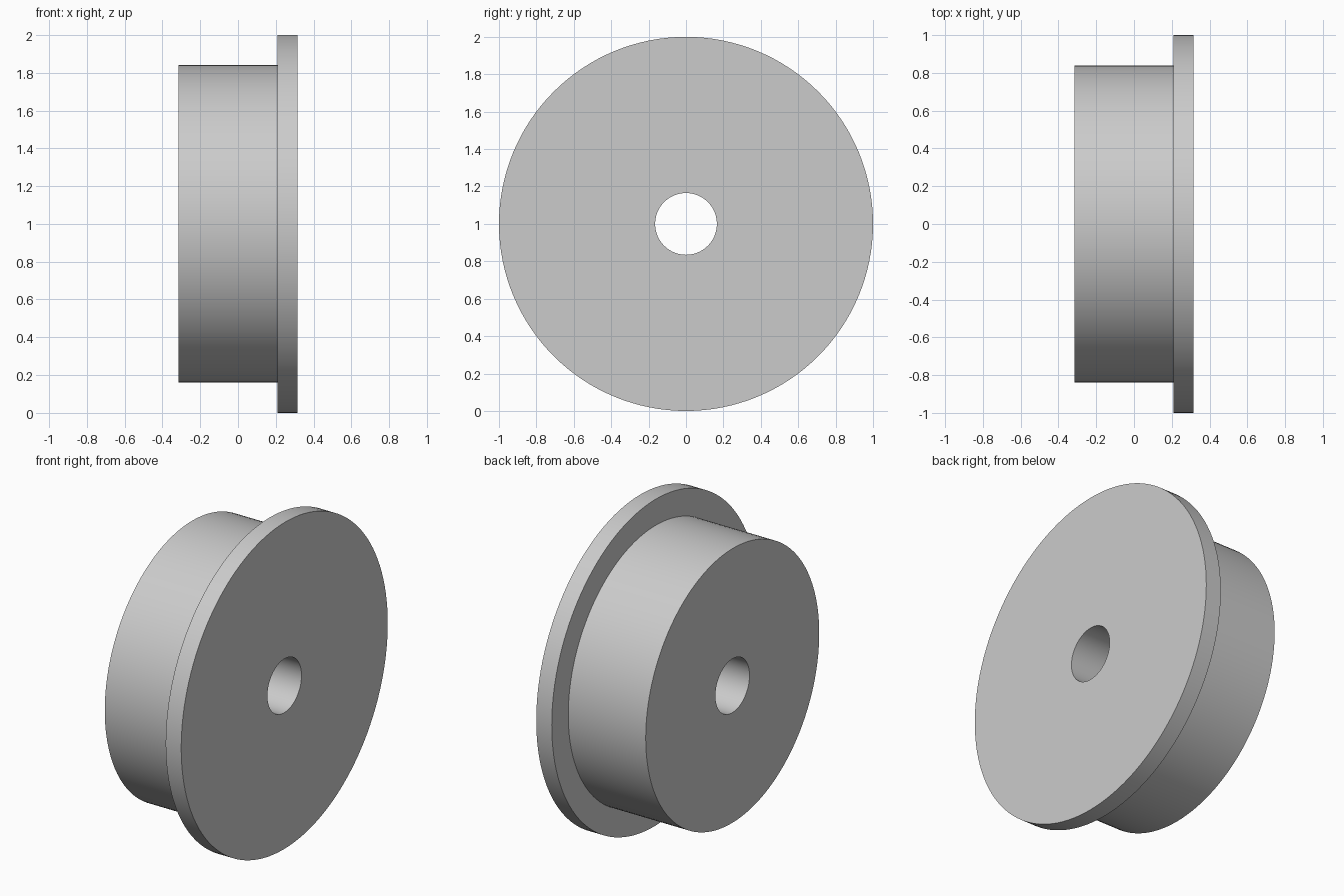
import bpy, bmesh, math

cube = bpy.data.objects.get("Cube")
if cube:
    bpy.data.objects.remove(cube, do_unlink=True)

SEGMENTS = 128
HALF_WIDTH = 0.315
FLANGE_X = 0.21
BORE_R, TREAD_R, FLANGE_R = 0.165, 0.84, 1.0

# Plain grey metal
metal = bpy.data.materials.new("grey_metal")
metal.use_nodes = True
grey = (0.6, 0.6, 0.6, 1.0)
metal.diffuse_color = grey
metal.node_tree.nodes["Principled BSDF"].inputs["Base Color"].default_value = grey

# Closed cross-section (x, radius): bore, tread and flange
profile = [
    (-HALF_WIDTH, BORE_R),
    (-HALF_WIDTH, TREAD_R),
    (FLANGE_X, TREAD_R),
    (FLANGE_X, FLANGE_R),
    (HALF_WIDTH, FLANGE_R),
    (HALF_WIDTH, BORE_R),
]

# Revolve the section about the axle
bm = bmesh.new()
rings = []
for i in range(SEGMENTS):
    a = 2 * math.pi * i / SEGMENTS
    rings.append([bm.verts.new((x, r * math.cos(a), r * math.sin(a)))
                  for x, r in profile])
for i, ring in enumerate(rings):
    following = rings[(i + 1) % SEGMENTS]
    for j in range(len(profile)):
        k = (j + 1) % len(profile)
        bm.faces.new((ring[j], ring[k], following[k], following[j]))
bmesh.ops.recalc_face_normals(bm, faces=bm.faces)

mesh = bpy.data.meshes.new("flanged_wheel")
bm.to_mesh(mesh)
bm.free()
mesh.materials.append(metal)

# Stand the wheel on the ground
wheel = bpy.data.objects.new("flanged_wheel", mesh)
wheel.location.z = FLANGE_R
bpy.context.collection.objects.link(wheel)

# Smooth round surfaces, crisp rims
bpy.ops.object.select_all(action='DESELECT')
wheel.select_set(True)
bpy.context.view_layer.objects.active = wheel
bpy.ops.object.shade_smooth_by_angle(angle=math.radians(30))
